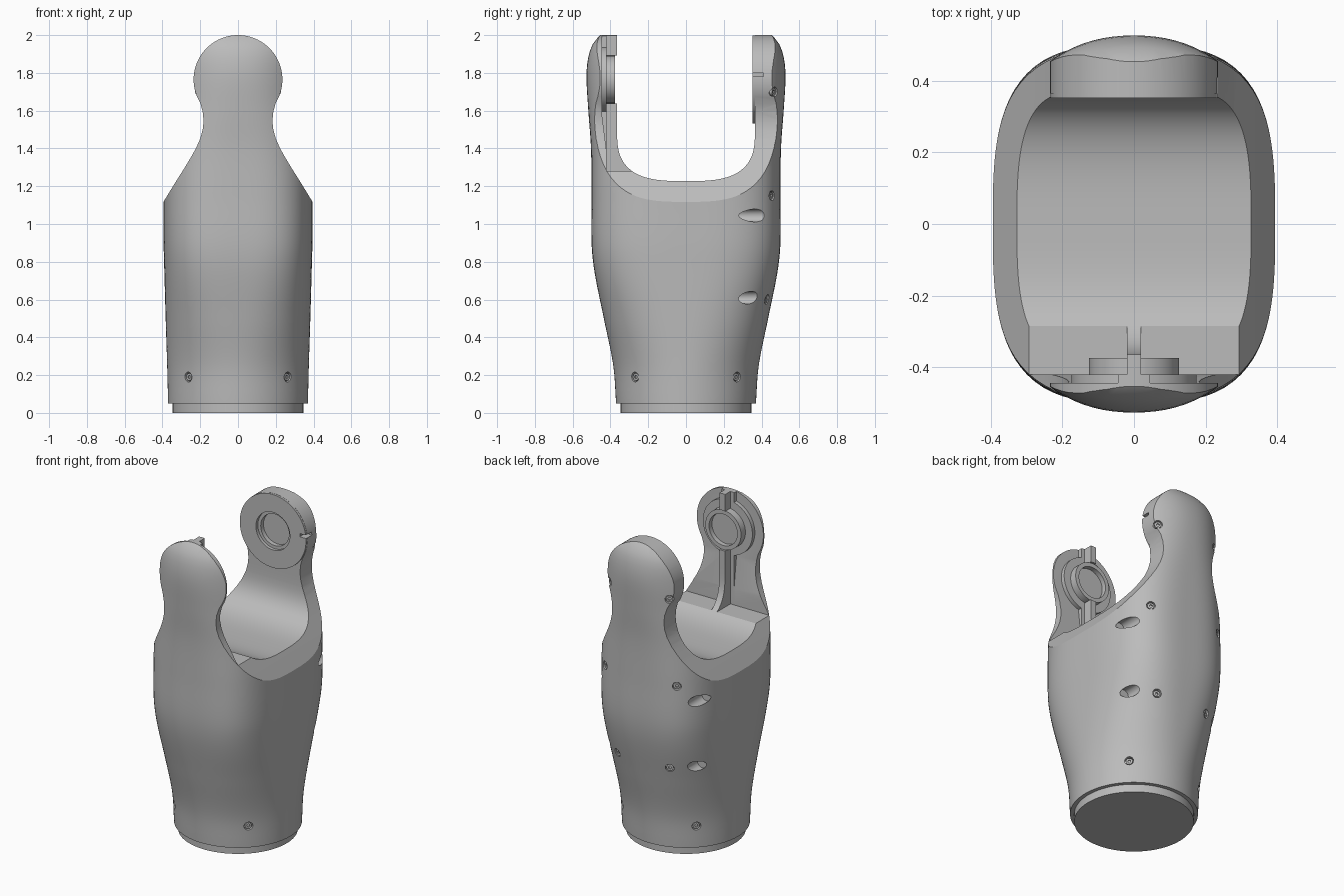
import bpy, bmesh, math
from mathutils import Vector, Matrix

if "Cube" in bpy.data.objects:
    bpy.data.objects.remove(bpy.data.objects["Cube"])

grey = bpy.data.materials.new("plain grey")
grey.use_nodes = True
COLOR = (0.5, 0.5, 0.5, 1)
grey.diffuse_color = COLOR
grey.node_tree.nodes["Principled BSDF"].inputs["Base Color"].default_value = COLOR

# Shell sections: height, half width, half depth, roundness exponent
SECTIONS = [(0.05, .37, .37, 2), (.25, .375, .385, 2.05), (.5, .383, .435, 2.4),
            (.75, .39, .485, 2.9), (.9, .394, .5, 3.1), (1.15, .395, .5, 3.1),
            (1.4, .40, .503, 2.8), (1.6, .41, .517, 2.4), (1.78, .42, .527, 2.2),
            (1.88, .42, .518, 2.2), (1.95, .42, .495, 2.2), (2.0, .41, .455, 2.2),
            (2.06, .40, .38, 2.2)]
HUB = 1.765   # height of the pivot axis


def section(z):
    """Smoothly interpolated half width, half depth and exponent."""
    s, n = SECTIONS, len(SECTIONS)
    i = max(k for k in range(n - 1) if s[k][0] <= z + 1e-6)
    a, b = s[i], s[i + 1]
    p, q = s[max(i - 1, 0)], s[min(i + 2, n - 1)]
    h = b[0] - a[0]
    t = (z - a[0]) / h
    out = []
    for k in (1, 2, 3):
        m0 = (b[k] - p[k]) / (b[0] - p[0]) * h
        m1 = (q[k] - a[k]) / (q[0] - a[0]) * h
        out.append((2*t**3 - 3*t**2 + 1) * a[k] + (t**3 - 2*t**2 + t) * m0
                   + (3*t**2 - 2*t**3) * b[k] + (t**3 - t**2) * m1)
    return out


def surface_x(z, y):
    a, b, n = section(z)
    return a * (1 - abs(y / b) ** n) ** (1 / n)


def finish(name, bm):
    bmesh.ops.recalc_face_normals(bm, faces=bm.faces)
    me = bpy.data.meshes.new(name)
    bm.to_mesh(me)
    bm.free()
    me.materials.append(grey)
    ob = bpy.data.objects.new(name, me)
    bpy.context.collection.objects.link(ob)
    return ob


def skin(name, rings, caps=True):
    """Join closed rings of points into a tube."""
    bm = bmesh.new()
    vs = [[bm.verts.new(p) for p in r] for r in rings]
    for r, s in zip(vs, vs[1:]):
        for j in range(len(r)):
            k = (j + 1) % len(r)
            bm.faces.new((r[j], r[k], s[k], s[j]))
    if caps:
        bm.faces.new(vs[0])
        bm.faces.new(vs[-1])
    return finish(name, bm)


def prism_x(name, pts, x0, x1):
    return skin(name, [[(x, y, z) for y, z in pts] for x in (x0, x1)])


def lathe_y(name, profile, seg=64):
    """Revolve (radius, y) points around the pivot axis."""
    rings = [[(max(r, 1e-4) * math.cos(2*math.pi*j/seg), y,
               HUB + max(r, 1e-4) * math.sin(2*math.pi*j/seg)) for j in range(seg)]
             for r, y in profile]
    return skin(name, rings)


def rod(name, start, direction, length, r, seg=24):
    d = Vector(direction).normalized()
    bm = bmesh.new()
    m = Matrix.Translation(Vector(start) + d * length / 2) @ d.to_track_quat('Z', 'Y').to_matrix().to_4x4()
    bmesh.ops.create_cone(bm, cap_ends=True, segments=seg, radius1=r, radius2=r, depth=length, matrix=m)
    return finish(name, bm)


def cut(target, tool, op='DIFFERENCE', keep=False):
    mod = target.modifiers.new("cut", 'BOOLEAN')
    mod.operation, mod.solver, mod.object = op, 'EXACT', tool
    bpy.context.view_layer.objects.active = target
    bpy.ops.object.modifier_apply(modifier=mod.name)
    if not keep:
        bpy.data.objects.remove(tool)


# Main shell, lofted from rounded sections
SEG, ROWS = 112, 56
rings = []
for i in range(ROWS + 1):
    z = .05 + 2.01 * i / ROWS
    a, b, n = section(min(z, 2.0599))
    ring = []
    for j in range(SEG):
        c, s = math.cos(2*math.pi*j/SEG), math.sin(2*math.pi*j/SEG)
        r = (abs(c / a) ** n + abs(s / b) ** n) ** (-1 / n)
        ring.append((r * c, r * s, z))
    rings.append(ring)
shell = skin("shell", rings)

# Trim to the shoulder, neck and round head outline
half = [(.6, -.1), (.6, .78), (.393, 1.12), (.335, 1.215), (.28, 1.302), (.25, 1.352), (.222, 1.402),
        (.2, 1.452), (.187, 1.5), (.182, 1.545), (.187, 1.595), (.199, 1.638)]
start = -.4
for k in range(31):
    t = start + (math.pi / 2 - start) * k / 30
    half.append((.235 * math.cos(t), HUB + .235 * math.sin(t)))
outline = half + [(-x, z) for x, z in half[-2::-1]]
cut(shell, skin("trim", [[(x, y, z) for x, z in outline] for y in (-1, 1)]), 'INTERSECT')

# U-shaped opening between the two arms
u = [(-.365, 2.3)]
for k in range(49):
    c, s = math.cos(math.pi * k / 48), math.sin(math.pi * k / 48)
    u.append((-.365 * math.copysign(abs(c) ** (2 / 3), c), 1.5 - .273 * s ** (2 / 3)))
u.append((.365, 2.3))
cut(shell, prism_x("opening", u, -1, 1))

# Hollows either side of the front arm's rib, and a clearance for its hub
deep = [(-.42, 1.28), (-.42, 1.38), (-.445, 1.58), (-.445, 2.2), (0, 2.2), (0, 1.28)]
step = [(-.42, 1.28), (-.42, 2.2), (0, 2.2), (0, 1.28)]
for s in (-1, 1):
    cut(shell, prism_x("hollow", deep, s * .045, s * .8))
    cut(shell, prism_x("step", step, s * .02, s * .3))
cut(shell, lathe_y("hub_clearance", [(.128, -.43), (.128, -.2)]))
cut(shell, lathe_y("socket_clearance", [(.122, .3), (.122, .42)]))

# Front hub and back pivot pad
front_hub = lathe_y("front_hub", [(0, -.46), (.175, -.46), (.175, -.42), (.126, -.42), (.126, -.375),
                                  (.1, -.375), (.1, -.405), (0, -.405)])
back_pad = lathe_y("back_pivot_pad", [(0, .43), (.12, .43), (.234, .4), (.234, .352), (.12, .352),
                                      (.12, .372), (.1, .372), (.1, .4), (0, .4)])

# Small slot in the left edge of the back arm
notch = prism_x("notch", [(.3, 1.78), (.41, 1.78), (.41, 1.8), (.3, 1.8)], .19, .4)
cut(shell, notch, keep=True)
cut(back_pad, notch)

# Long pockets bored from the back corners
for s in (-1, 1):
    for z in (1.045, .61):
        x = s * (surface_x(z, .28) - .034)
        cut(shell, rod("pocket", (x, .275, z), (0, 1, 0), .4, .034))

# Recessed screws with hexagonal sockets
screws = []
for z, y in ((.19, -.27), (.19, .27), (.6, .45), (1.15, .455), (1.7, .47)):
    a, b, n = section(z)
    y = min(y, b * .94)
    for s in (-1, 1):
        p = Vector((s * surface_x(z, y), y, z))
        d = Vector((s * abs(p.x / a) ** (n - 1) / a, math.copysign(abs(y / b) ** (n - 1) / b, y), 0)).normalized()
        cut(shell, rod("screw_hole", p - d * .022, d, .1, .026))
        head = rod("screw", p - d * .03, d, .024, .02)
        cut(head, rod("socket", p - d * .015, d, .05, .01, 6))
        screws.append(head)

# Base collar
collar = rod("base_collar", (0, 0, 0), (0, 0, 1), .06, .346, 96)

# Smooth shading with sharp edges kept
bpy.ops.object.select_all(action='DESELECT')
for ob in [shell, front_hub, back_pad, collar] + screws:
    ob.select_set(True)
bpy.context.view_layer.objects.active = shell
bpy.ops.object.shade_smooth_by_angle(angle=math.radians(30))
